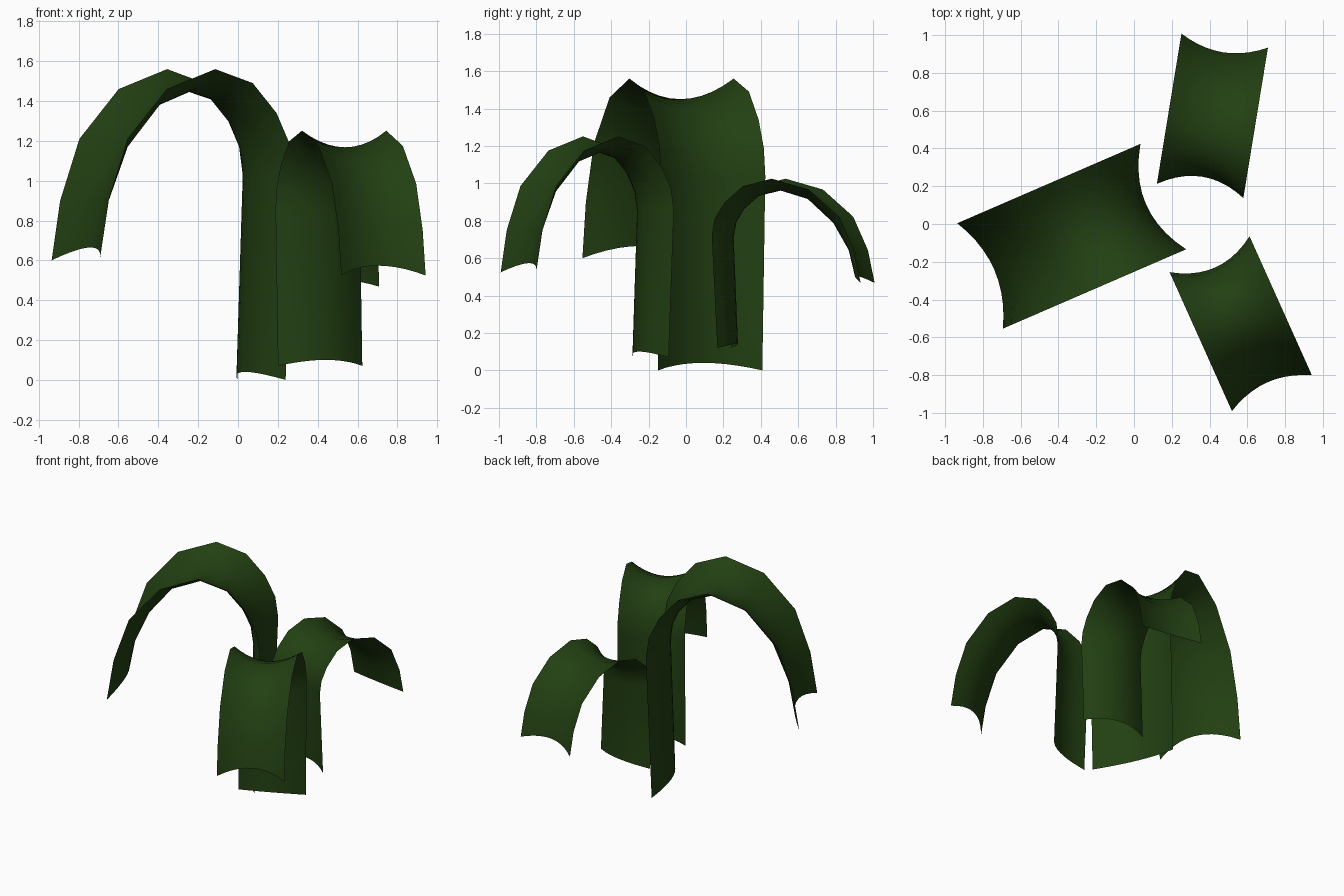
import bpy
from mathutils import Vector

if "Cube" in bpy.data.objects:
    bpy.data.objects.remove(bpy.data.objects["Cube"])

# leaf colour
green = bpy.data.materials.new("leaf_green")
green.diffuse_color = (0.016, 0.05, 0.006, 1)
green.use_nodes = True
green.node_tree.nodes["Principled BSDF"].inputs["Base Color"].default_value = green.diffuse_color

# arch profiles (distance from base, height): raised side edge and sunken midrib
EDGE = [(0.04, 0), (0, 1.04), (0.02, 1.19), (0.09, 1.34), (0.22, 1.49),
        (0.425, 1.56), (0.69, 1.46), (0.905, 1.21), (1.01, 0.90), (1.057, 0.60)]
MID = [(0.13, 0.04), (0.10, 1.02), (0.12, 1.16), (0.175, 1.28), (0.28, 1.40),
       (0.44, 1.45), (0.64, 1.37), (0.82, 1.15), (0.93, 0.90), (0.975, 0.665)]
ACROSS = 10


def leaf(name, base, heading, size, height, lift):
    """Arched, channelled leaf strip running from base along heading."""
    u = Vector((heading[0], heading[1], 0)).normalized()
    v = Vector((-u.y, u.x, 0))
    origin = Vector((base[0], base[1], lift))
    verts, faces = [], []
    for e, m in zip(EDGE, MID):
        for j in range(ACROSS + 1):
            t = 2 * j / ACROSS - 1
            s = m[0] + (e[0] - m[0]) * t * t
            z = m[1] + (e[1] - m[1]) * t * t
            verts.append(origin + u * s * size + v * t * 0.304 * size
                         + Vector((0, 0, z * height)))
    n = ACROSS + 1
    for i in range(len(EDGE) - 1):
        for j in range(ACROSS):
            a = i * n + j
            faces.append((a, a + n, a + n + 1, a + 1))
    mesh = bpy.data.meshes.new(name)
    mesh.from_pydata(verts, [], faces)
    mesh.materials.append(green)
    mesh.shade_smooth()
    ob = bpy.data.objects.new(name, mesh)
    bpy.context.collection.objects.link(ob)


# one tall leaf and two smaller ones around the centre
leaf("tall_leaf", (0.155, 0.145), (-0.97, -0.42), 1.0, 1.0, 0.0)
leaf("front_leaf", (0.40, -0.16), (0.33, -0.735), 0.763, 0.757, 0.07)
leaf("back_leaf", (0.35, 0.175), (0.13, 0.795), 0.763, 0.58, 0.12)
